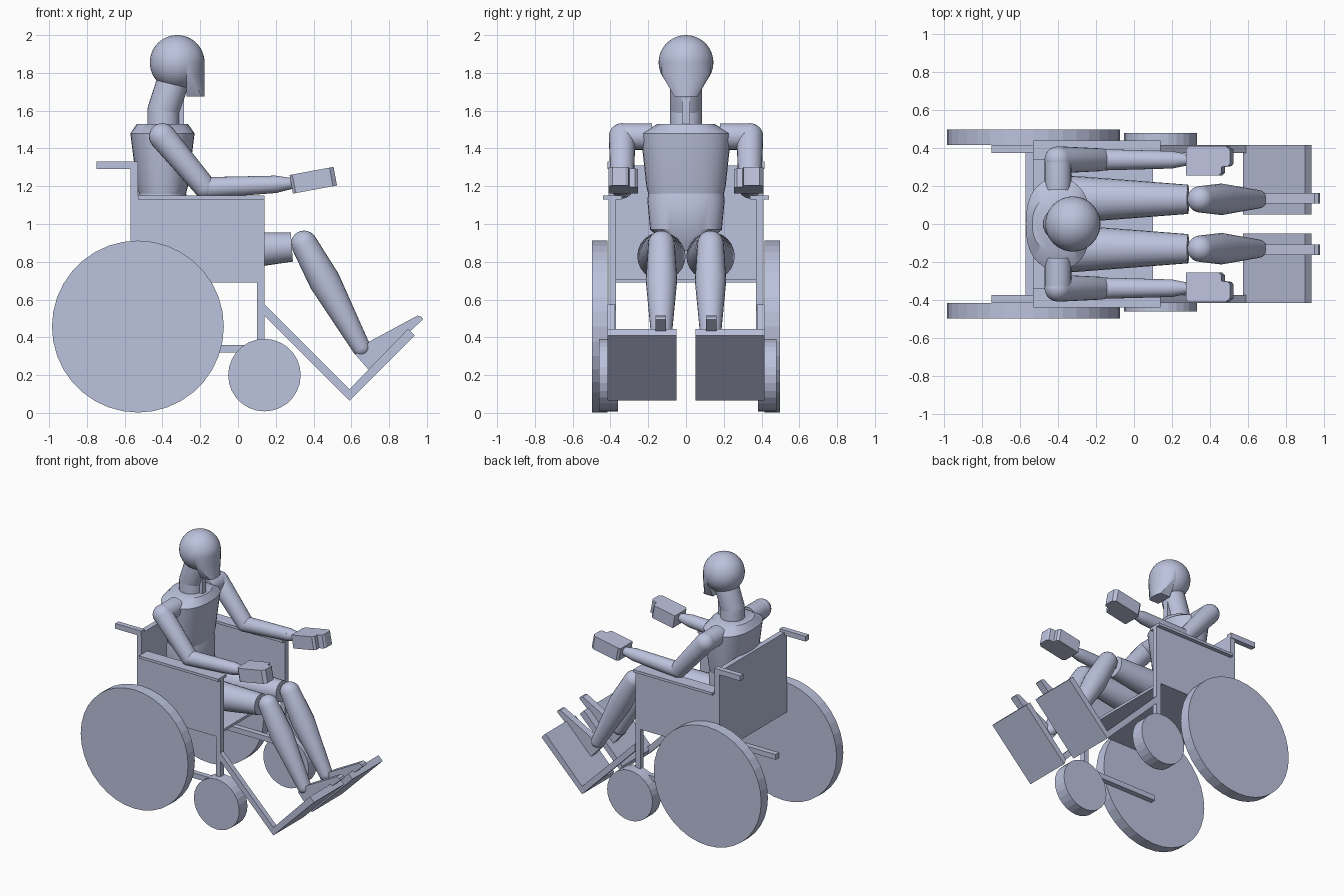
import bpy, bmesh, math
from mathutils import Vector

if "Cube" in bpy.data.objects:
    bpy.data.objects.remove(bpy.data.objects["Cube"], do_unlink=True)

COLOUR = (0.50, 0.54, 0.72, 1)
mat = bpy.data.materials.new("pale_blue_grey")
mat.use_nodes = True
mat.diffuse_color = COLOUR
mat.node_tree.nodes["Principled BSDF"].inputs["Base Color"].default_value = COLOUR


def finish(name, bm, smooth=False):
    bmesh.ops.recalc_face_normals(bm, faces=bm.faces)
    mesh = bpy.data.meshes.new(name)
    bm.to_mesh(mesh)
    bm.free()
    mesh.materials.append(mat)
    obj = bpy.data.objects.new(name, mesh)
    bpy.context.collection.objects.link(obj)
    if smooth:
        bpy.ops.object.select_all(action='DESELECT')
        obj.select_set(True)
        bpy.context.view_layer.objects.active = obj
        bpy.ops.object.shade_smooth_by_angle(angle=math.radians(35))
    return obj


def loft(name, rings, smooth=True):
    """Skin a list of closed rings of equal length and cap both ends."""
    bm = bmesh.new()
    loops = [[bm.verts.new(p) for p in ring] for ring in rings]
    n = len(loops[0])
    for a, b in zip(loops, loops[1:]):
        for i in range(n):
            j = (i + 1) % n
            bm.faces.new((a[i], a[j], b[j], b[i]))
    bm.faces.new(loops[0])
    bm.faces.new(loops[-1])
    return finish(name, bm, smooth)


def box(name, x, y, z):
    return loft(name, [[(x[0], y[0], h), (x[1], y[0], h), (x[1], y[1], h), (x[0], y[1], h)]
                       for h in z], False)


def side_prism(name, profile, y0, y1):
    """Extrude an x-z outline across y."""
    return loft(name, [[(x, y, z) for x, z in profile] for y in (y0, y1)], False)


def disc(name, x, z, r, y0, y1, sides):
    ring = [(x + r * math.cos(math.tau * i / sides), z + r * math.sin(math.tau * i / sides))
            for i in range(sides)]
    return side_prism(name, ring, y0, y1)


def limb(name, p0, p1, r0, r1, bulge=None, round0=True, round1=True, sides=24):
    """Tapered round limb; each end is either domed or flat, with an optional bulge."""
    p0, p1 = Vector(p0), Vector(p1)
    axis = p1 - p0
    length = axis.length
    axis.normalize()
    u = axis.cross(Vector((0, 1, 0)))
    if u.length < 0.1:
        u = Vector((1, 0, 0))
    u.normalize()
    v = axis.cross(u)
    steps = [math.pi / 2 * k / 6 for k in range(6)]
    profile = [(0, r0)]
    if round0:
        profile = [(-r0 * math.cos(a), max(r0 * math.sin(a), 0.003)) for a in steps] + profile
    if bulge:
        profile.append((bulge[0] * length, bulge[1]))
    profile.append((length, r1))
    if round1:
        profile += [(length + r1 * math.cos(a), max(r1 * math.sin(a), 0.003))
                    for a in reversed(steps)]
    turns = [math.tau * i / sides for i in range(sides)]
    return loft(name, [[p0 + axis * t + (u * math.cos(a) + v * math.sin(a)) * r for a in turns]
                       for t, r in profile])


# Chair: seat and back
box("seat", (-0.53, 0.10), (-0.37, 0.37), (0.69, 0.71))
box("backrest", (-0.57, -0.53), (-0.41, 0.41), (0.69, 1.31))

for s, side in ((1, "left"), (-1, "right")):
    def part(label):
        return side + "_" + label

    # Wheels
    disc(part("rear_wheel"), -0.53, 0.457, 0.455, s * 0.415, s * 0.497, 36)
    outer = 0.48 if s > 0 else 0.46
    disc(part("caster_wheel"), 0.14, 0.2, 0.192, s * (outer - 0.1), s * outer, 28)

    # Frame, armrest and handle
    frame = (s * 0.37, s * 0.41)
    box(part("side_panel"), (-0.53, 0.14), frame, (0.69, 1.13))
    box(part("armrest"), (-0.53, 0.14), (s * 0.34, s * 0.44), (1.13, 1.15))
    box(part("front_post"), (0.10, 0.14), frame, (0.32, 0.69))
    box(part("lower_rail"), (-0.5, 0.10), frame, (0.32, 0.36))
    box(part("push_handle"), (-0.75, -0.53), (s * 0.375, s * 0.415), (1.29, 1.33))

    # Footrest
    side_prism(part("footrest_strut"),
               [(0.14, 0.515), (0.14, 0.575), (0.59, 0.125), (0.62, 0.095), (0.59, 0.065)],
               s * 0.375, s * 0.415)
    side_prism(part("footplate"),
               [(0.59, 0.065), (0.575, 0.105), (0.59, 0.125), (0.90, 0.445), (0.935, 0.41)],
               s * 0.05, s * 0.415)

    # Leg
    y = s * 0.13
    limb(part("thigh"), (-0.38, y, 0.83), (0.285, y, 0.878), 0.128, 0.077, round1=False)
    box(part("knee_hinge"), (0.27, 0.34), (y - 0.022, y + 0.022), (0.86, 0.90))
    limb(part("shin"), (0.35, y, 0.895), (0.652, y, 0.347), 0.07, 0.049, bulge=(0.36, 0.083))
    side_prism(part("foot"),
               [(0.62, 0.31), (0.69, 0.23), (0.98, 0.495), (0.972, 0.508), (0.95, 0.515),
                (0.70, 0.38)], s * 0.107, s * 0.162)

    # Arm
    y = s * 0.338
    limb(part("shoulder"), (-0.40, s * 0.18, 1.463), (-0.40, y, 1.463), 0.07, 0.07, round0=False)
    limb(part("upper_arm"), (-0.40, y, 1.463), (-0.175, y, 1.195), 0.071, 0.06)
    limb(part("forearm"), (-0.17, y, 1.192), (0.20, y, 1.21), 0.056, 0.046, round1=False)
    limb(part("wrist"), (0.20, y, 1.21), (0.29, y, 1.215), 0.046, 0.028, round1=False)

    # Hand: plan outline with a thumb step, tilted upwards
    outline = [(0, 0.29), (0, 0.395), (0.015, 0.41), (0.215, 0.41), (0.237, 0.39), (0.237, 0.32),
               (0.228, 0.305), (0.19, 0.30), (0.19, 0.27), (0.175, 0.255), (0, 0.255)]
    tilt = math.radians(10.5)
    loft(part("hand"), [[(0.282 + d * math.cos(tilt) - h * math.sin(tilt), s * w,
                          1.21 + d * math.sin(tilt) + h * math.cos(tilt)) for d, w in outline]
                        for h in (-0.05, 0.05)], False)


# Torso: squarish oval sections as (height, half depth, half width)
def oval(z, rx, ry, power=0.85, sides=32):
    pts = []
    for i in range(sides):
        c, s = math.cos(math.tau * i / sides), math.sin(math.tau * i / sides)
        pts.append((-0.40 + rx * math.copysign(abs(c) ** power, c),
                    ry * math.copysign(abs(s) ** power, s), z))
    return pts


loft("pelvis", [oval(*q) for q in ((0.86, 0.08, 0.06), (0.97, 0.14, 0.19),
                                   (1.13, 0.135, 0.205), (1.21, 0.11, 0.19))])
loft("chest", [oval(*q) for q in ((1.14, 0.12, 0.195), (1.20, 0.135, 0.21),
                                  (1.48, 0.17, 0.24), (1.53, 0.135, 0.15))])

# Neck
limb("neck_base", (-0.395, 0, 1.48), (-0.395, 0, 1.60), 0.085, 0.085, round0=False)
limb("neck", (-0.395, 0, 1.60), (-0.33, 0, 1.80), 0.085, 0.085)
box("neck_hinge", (-0.33, -0.285), (-0.02, 0.02), (1.52, 1.67))

# Head
HEAD, R = Vector((-0.322, 0, 1.855)), 0.145
bm = bmesh.new()
bmesh.ops.create_uvsphere(bm, u_segments=40, v_segments=24, radius=R)
bmesh.ops.translate(bm, verts=bm.verts, vec=HEAD)
finish("head", bm, True)


# Face: curved front narrowing down to the chin
def face_ring(z, half):
    a = math.asin(half / R)
    arc = [(HEAD.x + R * math.cos(t), R * math.sin(t), z)
           for t in (-a + 2 * a * k / 12 for k in range(13))]
    return arc + [(-0.272, half, z), (-0.272, -half, z)]


loft("face", [face_ring(*q) for q in ((1.675, 0.062), (1.79, 0.128), (1.855, 0.134))])
